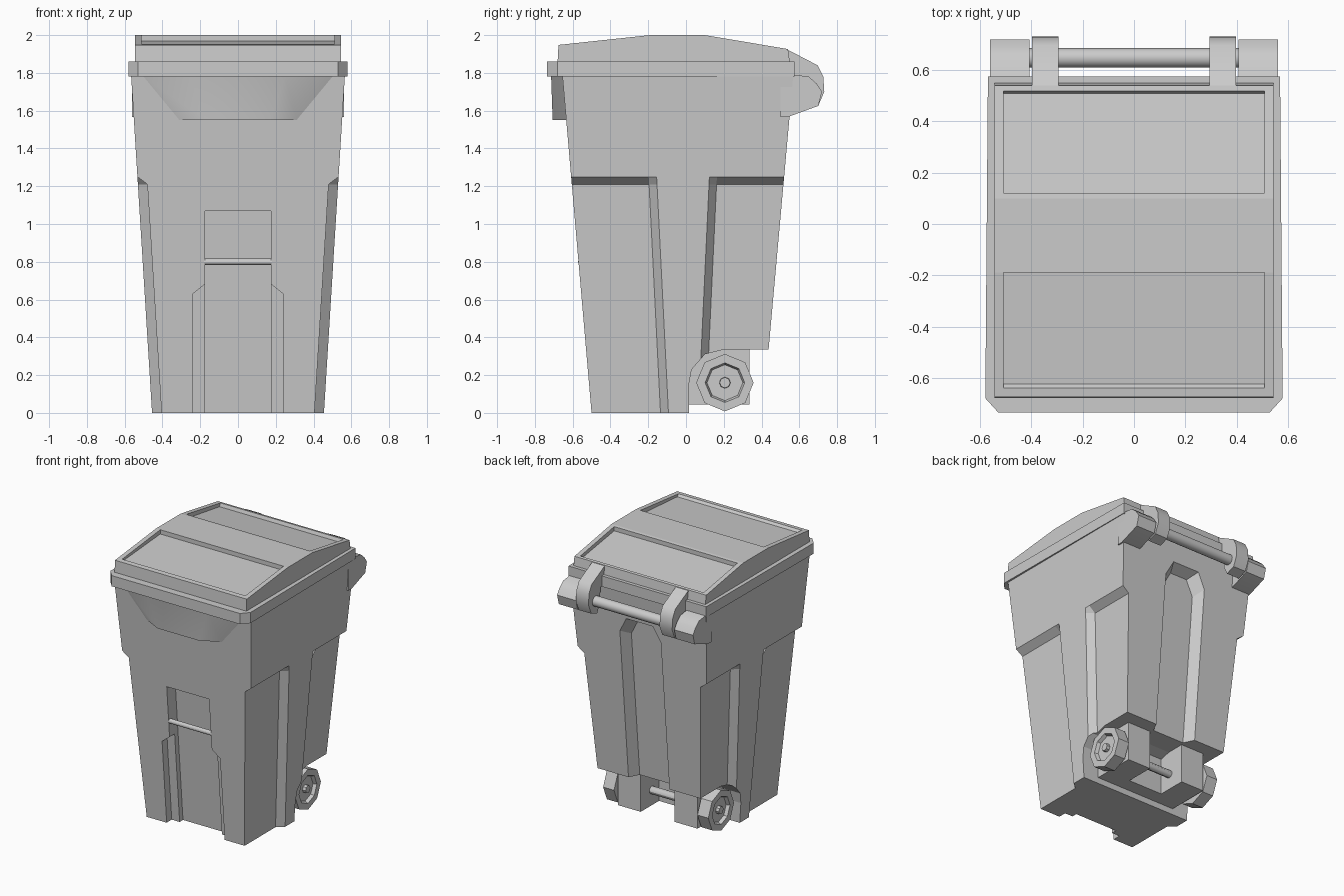
import bpy, bmesh, math

if "Cube" in bpy.data.objects:
    bpy.data.objects.remove(bpy.data.objects["Cube"])

grey = bpy.data.materials.new("light grey plastic")
grey.use_nodes = True
COLOUR = (0.6, 0.6, 0.6, 1)
grey.diffuse_color = COLOUR
grey.node_tree.nodes["Principled BSDF"].inputs["Base Color"].default_value = COLOUR


def loft(name, sections):
    """Skin a list of equal-length closed sections and cap both ends."""
    bm = bmesh.new()
    rings = [[bm.verts.new(p) for p in s] for s in sections]
    n = len(rings[0])
    for a, b in zip(rings, rings[1:]):
        for i in range(n):
            j = (i + 1) % n
            bm.faces.new((a[i], a[j], b[j], b[i]))
    bm.faces.new(rings[0])
    bm.faces.new(rings[-1])
    bmesh.ops.recalc_face_normals(bm, faces=bm.faces)
    mesh = bpy.data.meshes.new(name)
    bm.to_mesh(mesh)
    bm.free()
    mesh.materials.append(grey)
    obj = bpy.data.objects.new(name, mesh)
    bpy.context.collection.objects.link(obj)
    return obj


def across(name, profile, x0, x1):
    """Extrude a (y, z) profile along x."""
    return loft(name, [[(x, y, z) for y, z in profile] for x in (x0, x1)])


def upright(name, outline, z0, z1):
    """Extrude an (x, y) outline along z."""
    return loft(name, [[(x, y, z) for x, y in outline] for z in (z0, z1)])


def rod(name, y, z, radius, half, sides=16):
    ring = [(y + radius * math.cos(2 * math.pi * i / sides),
             z + radius * math.sin(2 * math.pi * i / sides)) for i in range(sides)]
    return across(name, ring, -half, half)


def cut(obj, *cutters):
    bpy.context.view_layer.objects.active = obj
    for c in cutters:
        mod = obj.modifiers.new("cut", "BOOLEAN")
        mod.operation, mod.solver, mod.object = "DIFFERENCE", "EXACT", c
        bpy.ops.object.modifier_apply(modifier=mod.name)
        bpy.data.objects.remove(c)


def smooth(obj, angle=30):
    bpy.ops.object.select_all(action="DESELECT")
    obj.select_set(True)
    bpy.context.view_layer.objects.active = obj
    bpy.ops.object.shade_smooth_by_angle(angle=math.radians(angle))


def mirrored(points):
    return points + [(-x, *rest) for x, *rest in reversed(points)]


def front(z):
    return -0.5 - 0.0865 * z


def back(z):
    return 0.407 + 0.09 * z


# Tapered body with recessed side panels either side of a central rib
def body_section(z, depth):
    a = 0.455 + 0.062 * z
    i = a - depth
    y1, y2 = -0.135 - 0.05 * z, 0.105 + 0.047 * z
    half = [(i, front(z)), (i, y1), (a, y1 + 0.042), (a, y2 - 0.04), (i, y2), (i, back(z))]
    return [(x, y, z) for x, y in mirrored(half)]


body = loft("body", [body_section(z, d) for z, d in
                     ((0, 0.05), (1.21, 0.05), (1.25, 0), (1.78, 0))])

# Wheel well, stepped front recess and back channel
well = across("well_cutter", [(0.015, -0.1), (0.015, 0.15), (0.03, 0.23), (0.1, 0.31),
                              (0.2, 0.335), (0.9, 0.335), (0.9, -0.1)], -1, 1)


def sloped(name, half, wall, d0, d1, shrink=0.0):
    outline = mirrored(half)
    rings = []
    for d, s in ((d0, 0), (d1, shrink)):
        rings.append([(x - math.copysign(s, x), wall(z) + d, z - s) for x, z in outline])
    return loft(name, rings)


deep = sloped("deep_cutter", [(0.175, -0.1), (0.175, 1.07)], front, -0.1, 0.1)
shallow = sloped("shallow_cutter", [(0.24, -0.1), (0.24, 0.63), (0.17, 0.685)],
                 front, -0.1, 0.06)
channel = sloped("channel_cutter", [(0.17, 0.1), (0.17, 1.47), (0.11, 1.58)],
                 back, 0.001, -0.08, 0.04)
cut(body, well, deep, shallow, channel)

rod("front_grab_bar", front(0.8) + 0.015, 0.8, 0.017, 0.18)

# Curved lip on the upper front
lip = loft("front_lip", [
    [(x, y, z) for x, y in mirrored([(w, front(z) + 0.03), (w, front(z)), (m, tip)])]
    for z, w, m, tip in ((1.55, 0.31, 0.17, -0.706), (1.78, 0.5, 0.25, -0.714))])
smooth(lip, 35)

# Rim with clipped front corners
upright("rim", mirrored([(0.53, -0.735), (0.58, -0.68), (0.57, 0.575)]), 1.78, 1.86)

# Crowned lid with two sunken panels
lid = across("lid", [(-0.68, 1.855), (-0.675, 1.948), (-0.19, 2.0), (0.1, 2.0),
                     (0.54, 1.926), (0.55, 1.855)], -0.545, 0.545)
front_panel = across("front_panel_cutter", [(-0.64, 2.1), (-0.64, 1.952), (-0.625, 1.935),
                                            (-0.19, 1.968), (-0.19, 2.1)], -0.51, 0.51)
back_panel = across("back_panel_cutter", [(0.12, 2.1), (0.12, 1.965), (0.51, 1.905),
                                          (0.52, 1.93), (0.52, 2.1)], -0.51, 0.51)
cut(lid, front_panel, back_panel)

# Hinge: body lugs, lid arms and the handle rod
LUG = [(0.5, 1.8), (0.65, 1.78), (0.69, 1.745), (0.72, 1.7), (0.7, 1.625), (0.54, 1.567), (0.5, 1.567)]
ARM = [(0.53, 1.927), (0.697, 1.84), (0.727, 1.78), (0.732, 1.7), (0.7, 1.625),
       (0.63, 1.6), (0.6, 1.66), (0.59, 1.78), (0.53, 1.8)]
for side, s in (("left", 1), ("right", -1)):
    smooth(across(side + "_hinge_lug", LUG, s * 0.407, s * 0.562), 40)
    smooth(across(side + "_lid_arm", ARM, s * 0.294, s * 0.398), 40)
smooth(rod("handle_rod", 0.648, 1.7, 0.038, 0.42))

# Axle housing, notched at the back
housing = upright("axle_housing", mirrored([(0.33, 0.0), (0.33, 0.335), (0.14, 0.335),
                                            (0.14, 0.12)]), 0.045, 0.36)
AXLE_Y, AXLE_Z = 0.206, 0.16
smooth(rod("axle", AXLE_Y, AXLE_Z, 0.028, 0.36, 12))


# Octagonal wheels with dished faces and a small hub
def wheel(name, s):
    def ring(radius, x):
        return [(s * x, AXLE_Y + radius * math.cos(math.pi * i / 4),
                 AXLE_Z + radius * math.sin(math.pi * i / 4)) for i in range(8)]
    return loft(name, [ring(r, x) for r, x in (
        (0.152, 0.345), (0.152, 0.435), (0.105, 0.435), (0.095, 0.41),
        (0.03, 0.41), (0.028, 0.435))])


for side, s in (("left", 1), ("right", -1)):
    wheel(side + "_wheel", s)
